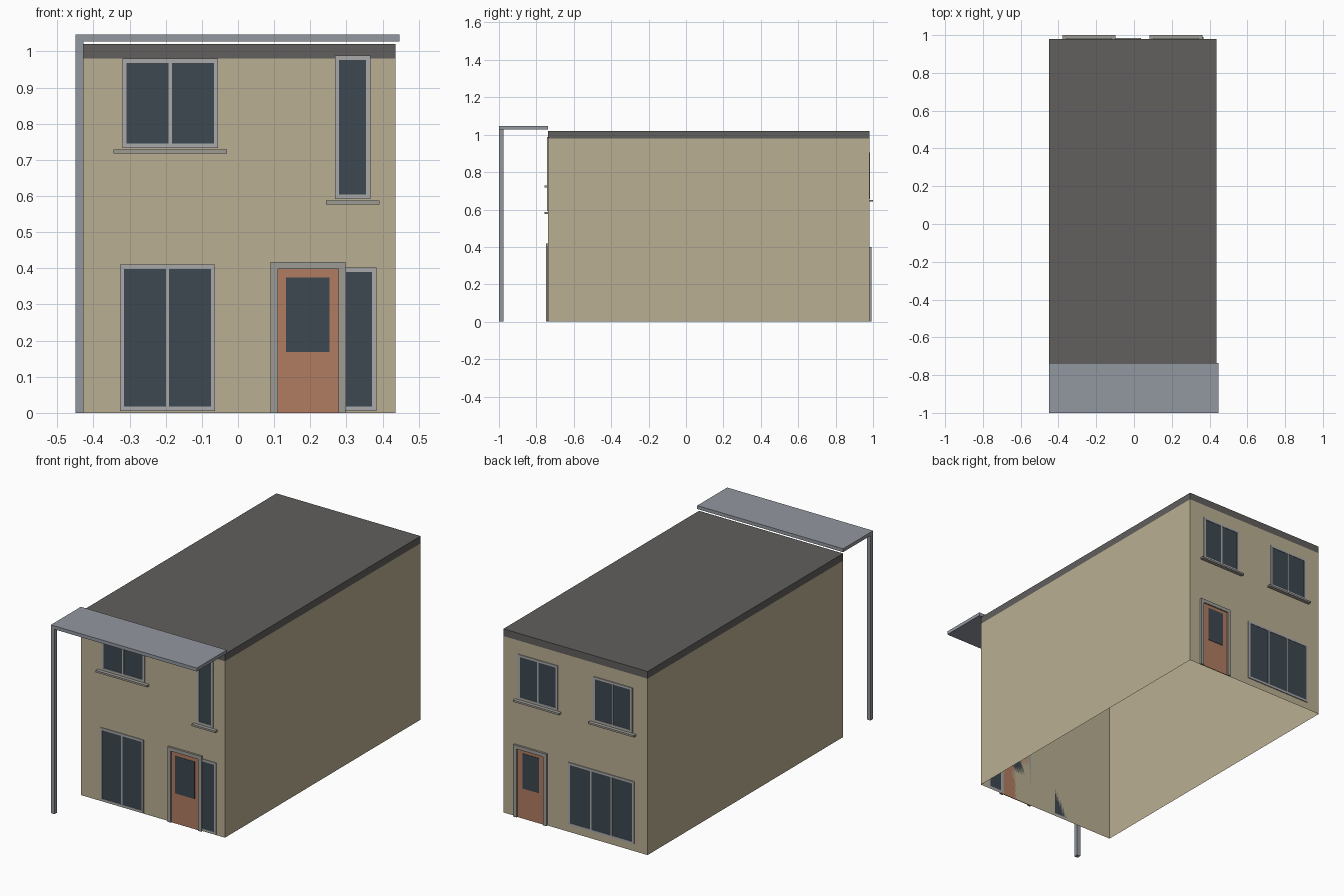
import bpy, bmesh

if "Cube" in bpy.data.objects:
    bpy.data.objects.remove(bpy.data.objects["Cube"])

X0, X1 = -0.45, 0.436          # wall extents
FRONT, BACK = -0.737, 0.98
WALL_H, ROOF_H = 0.98, 1.02


def mat(name, r, g, b):
    m = bpy.data.materials.new(name)
    m.diffuse_color = (r, g, b, 1)
    m.use_nodes = True
    m.node_tree.nodes["Principled BSDF"].inputs["Base Color"].default_value = m.diffuse_color
    return m


WALL = mat("render_wall", 0.49, 0.43, 0.29)
ROOF = mat("roof_felt", 0.12, 0.115, 0.11)
METAL = mat("metal", 0.29, 0.31, 0.35)
FRAME = mat("window_frame", 0.40, 0.40, 0.41)
STONE = mat("stone_trim", 0.34, 0.33, 0.30)
GLASS = mat("glass", 0.045, 0.065, 0.08)
DOOR = mat("door_paint", 0.44, 0.20, 0.12)


def add_box(bm, x0, x1, y0, y1, z0, z1):
    vs = bmesh.ops.create_cube(bm, size=1)["verts"]
    for v in vs:
        v.co.x = x1 if v.co.x > 0 else x0
        v.co.y = y1 if v.co.y > 0 else y0
        v.co.z = z1 if v.co.z > 0 else z0


def finish(name, bm, material):
    me = bpy.data.meshes.new(name)
    bm.to_mesh(me)
    bm.free()
    me.materials.append(material)
    ob = bpy.data.objects.new(name, me)
    bpy.context.collection.objects.link(ob)
    return ob


def boxes(name, material, *dims):
    bm = bmesh.new()
    for d in dims:
        add_box(bm, *d)
    return finish(name, bm, material)


def depth(side, d):
    """y range of a part standing d proud of the front or back wall"""
    return (FRONT - d, FRONT) if side == "front" else (BACK, BACK + d)


def window(name, side, x0, x1, z0, z1, panes, sill=None):
    f, m = 0.012, 0.009
    y = depth(side, 0.005)
    bars = [(x0, x0 + f, *y, z0, z1), (x1 - f, x1, *y, z0, z1),
            (x0 + f, x1 - f, *y, z0, z0 + f), (x0 + f, x1 - f, *y, z1 - f, z1)]
    for i in range(1, panes):
        c = x0 + f + (x1 - x0 - 2 * f) * i / panes
        bars.append((c - m / 2, c + m / 2, *y, z0 + f, z1 - f))
    boxes(name + "_frame", FRAME, *bars)
    boxes(name + "_glass", GLASS,
          (x0 + f, x1 - f, *depth(side, 0.003), z0 + f, z1 - f))
    if sill:
        boxes(name + "_sill", STONE,
              (x0 - sill, x1 + sill, *depth(side, 0.02), z0 - 0.015, z0 - 0.005))


def door(name, side, x0, x1, top, glass):
    f = 0.02
    y = depth(side, 0.011)
    boxes(name + "_frame", STONE, (x0, x0 + f, *y, 0, top), (x1 - f, x1, *y, 0, top),
          (x0 + f, x1 - f, *y, top - f, top))
    boxes(name + "_panel", DOOR, (x0 + f, x1 - f, *depth(side, 0.004), 0, top - f))
    gx0, gx1, gz0, gz1 = glass
    boxes(name + "_glass", GLASS, (gx0, gx1, *depth(side, 0.006), gz0, gz1))


# Walls: a single-skin shell, open underneath and closed above by the roof slab
bm = bmesh.new()
add_box(bm, X0, X1, FRONT, BACK, 0, WALL_H)
bmesh.ops.delete(bm, geom=[f for f in bm.faces if abs(f.normal.z) > 0.5
                           or len({round(v.co.z, 4) for v in f.verts}) == 1],
                 context="FACES_ONLY")
finish("walls", bm, WALL)
boxes("roof_slab", ROOF, (X0, X1, FRONT, BACK, WALL_H, ROOF_H))

# Front canopy and its corner post
boxes("canopy", METAL, (X0, 0.447, -1.0, FRONT, 1.027, 1.046))
boxes("canopy_post", METAL, (X0, X0 + 0.022, -1.0, -0.977, 0, 1.027))

# Front openings
window("front_upper_window", "front", -0.32, -0.055, 0.733, 0.98, 2, 0.025)
window("front_stair_window", "front", 0.268, 0.366, 0.592, 0.988, 1, 0.025)
window("front_lower_window", "front", -0.327, -0.063, 0.005, 0.41, 2)
window("front_door_sidelight", "front", 0.287, 0.383, 0.005, 0.402, 1)
door("front_door", "front", 0.09, 0.298, 0.418, (0.133, 0.253, 0.168, 0.375))

# Back openings
for label, cx in (("right", 0.2225), ("left", -0.238)):
    window("back_upper_window_" + label, "back", cx - 0.121, cx + 0.121,
           0.657, 0.905, 2, 0.02)
window("back_lower_window", "back", -0.37, 0.036, 0.04, 0.387, 3)
door("back_door", "back", 0.165, 0.368, 0.40, (0.214, 0.314, 0.168, 0.362))
